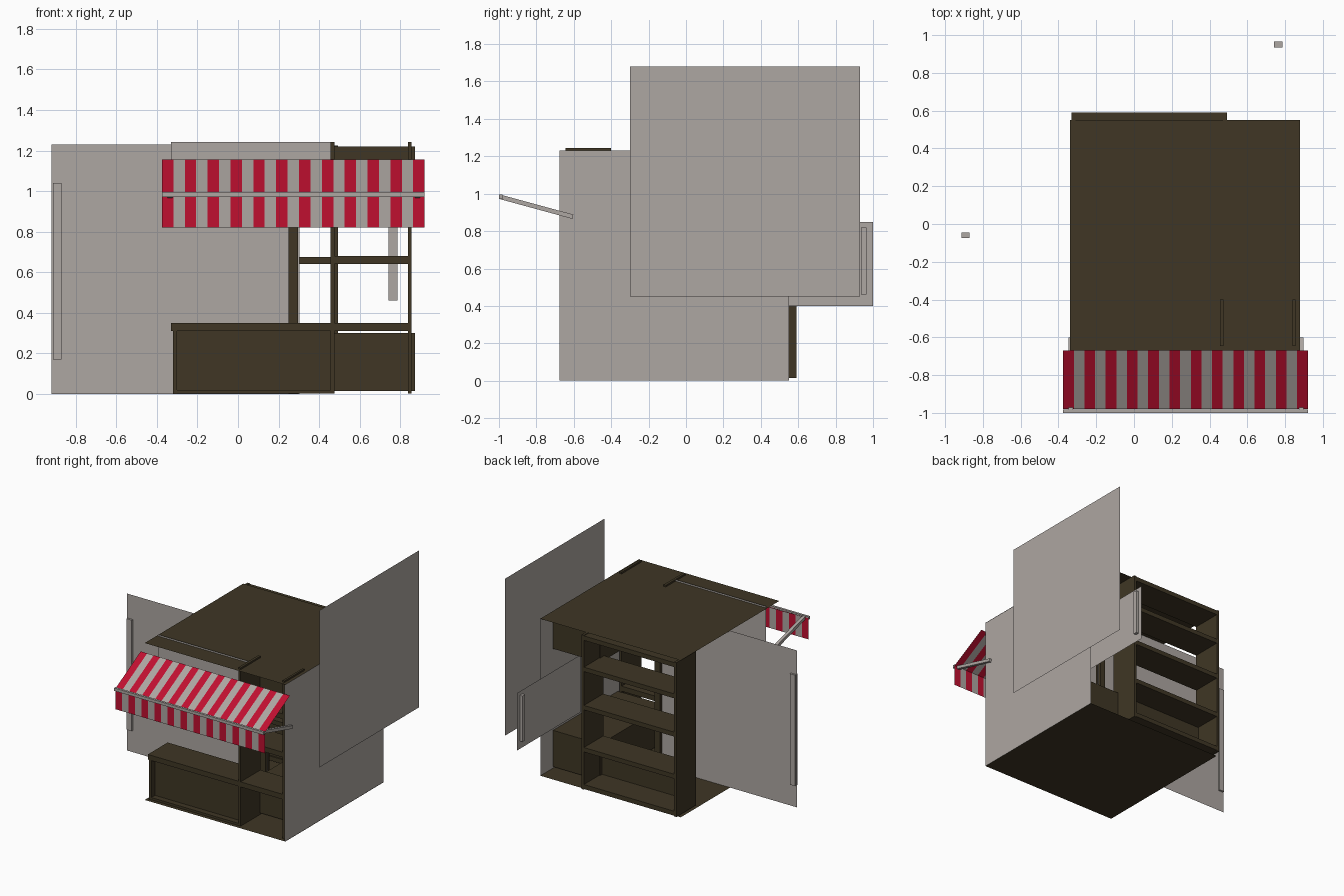
import bpy, math
from mathutils import Vector

if "Cube" in bpy.data.objects:
    bpy.data.objects.remove(bpy.data.objects["Cube"])


def material(name, rgb):
    m = bpy.data.materials.new(name)
    m.diffuse_color = (*rgb, 1)
    m.use_nodes = True
    m.node_tree.nodes["Principled BSDF"].inputs["Base Color"].default_value = m.diffuse_color
    return m


GREY = material("warm_grey", (0.42, 0.385, 0.36))
DARK = material("dark_wood", (0.05, 0.037, 0.018))
RED = material("awning_red", (0.53, 0.005, 0.03))


def mesh(name, verts, faces, *mats):
    me = bpy.data.meshes.new(name)
    me.from_pydata(verts, [], faces)
    for m in mats:
        me.materials.append(m)
    ob = bpy.data.objects.new(name, me)
    bpy.context.collection.objects.link(ob)
    return ob


def box(name, x, y, z, mat):
    """Box from three (min, max) ranges."""
    v = [(a, b, c) for a in x for b in y for c in z]
    f = [(0, 1, 3, 2), (4, 6, 7, 5), (0, 4, 5, 1),
         (2, 3, 7, 6), (0, 2, 6, 4), (1, 5, 7, 3)]
    return mesh(name, v, f, mat)


def sheet(name, x, y, z, mat):
    """Thin rectangle; the axis given as a single number is flat."""
    if not isinstance(x, tuple):
        v = [(x, y[0], z[0]), (x, y[1], z[0]), (x, y[1], z[1]), (x, y[0], z[1])]
    elif not isinstance(y, tuple):
        v = [(x[0], y, z[0]), (x[1], y, z[0]), (x[1], y, z[1]), (x[0], y, z[1])]
    else:
        v = [(x[0], y[0], z), (x[1], y[0], z), (x[1], y[1], z), (x[0], y[1], z)]
    return mesh(name, v, [(0, 1, 2, 3)], mat)


def bar(name, a, b, t, mat):
    """Square bar between two points."""
    a, b = Vector(a), Vector(b)
    h = t / 2
    ob = box(name, (-h, h), (-h, h), (0, (b - a).length), mat)
    ob.location = a
    ob.rotation_euler = (b - a).to_track_quat('Z', 'Y').to_euler()
    return ob


# Floor, roof and fixed right wall
X, Y = (-0.34, 0.88), (-0.67, 0.55)
sheet("floor", X, Y, 0.0, DARK)
sheet("roof", X, Y, 1.23, DARK)
sheet("right_wall", 0.878, (-0.675, 0.55), (0, 1.23), GREY)

# Sliding panels, with their pulls
sheet("outer_sliding_panel", 0.917, (-0.3, 0.93), (0.45, 1.68), GREY)
sheet("left_door", (-0.92, 0.303), -0.06, (0, 1.23), GREY)
box("left_door_pull", (-0.913, -0.87), (-0.075, -0.045), (0.17, 1.04), GREY)
sheet("side_shutter", 0.765, (0.21, 1.0), (0.40, 0.85), GREY)
box("side_shutter_pull", (0.742, 0.787), (0.935, 0.965), (0.46, 0.82), GREY)
sheet("front_shutter", (-0.33, 0.46), -0.52, (0.82, 1.243), GREY)

# Centre post
box("centre_post", (0.25, 0.296), (-0.085, -0.035), (0, 1.23), DARK)

# Front counter and the open shelf beside it
FY = (-0.645, -0.40)
box("counter_left_end", (-0.32, -0.30), FY, (0, 0.31), DARK)
box("counter_panel", (-0.30, 0.455), (-0.60, -0.585), (0.02, 0.31), DARK)
box("counter_foot", (-0.30, 0.455), FY, (0.003, 0.02), DARK)
box("counter_top", (-0.33, 0.85), FY, (0.31, 0.35), DARK)
for i, x in enumerate(((0.455, 0.475), (0.838, 0.855))):
    box(f"front_shelf_side_{i}", x, FY, (0.003, 1.243), DARK)
for i, z in enumerate((0.64, 0.94)):
    box(f"front_shelf_{i}", (0.475, 0.838), FY, (z, z + 0.04), DARK)

# Side cabinets against the right wall
for name, z in (("lower", (0.015, 0.30)), ("upper", (0.94, 1.22))):
    box(f"{name}_side_cabinet", (0.465, 0.873), (-0.405, 0.40), z, DARK)

# Bookcase at the back
BY = (0.35, 0.59)
for i, x in enumerate(((-0.33, -0.31), (0.472, 0.492))):
    box(f"bookcase_side_{i}", x, BY, (0.015, 1.225), DARK)
for i, z in enumerate((0.02, 0.31, 0.64, 0.94, 1.185)):
    box(f"bookcase_shelf_{i}", (-0.31, 0.472), BY, (z, z + 0.035), DARK)
box("bookcase_kick_panel", (-0.31, 0.472), (0.36, 0.375), (0.05, 0.31), DARK)

# Striped awning: slope and hanging valance, alternating stripes
N, X0, X1 = 23, -0.375, 0.92
profile = [(-0.67, 1.155), (-0.98, 0.985), (-0.98, 0.82)]
verts = [(X0 + (X1 - X0) * i / N, y, z) for y, z in profile for i in range(N + 1)]
faces = [(r * (N + 1) + i, (r + 1) * (N + 1) + i,
          (r + 1) * (N + 1) + i + 1, r * (N + 1) + i + 1)
         for r in range(2) for i in range(N)]
awning = mesh("awning", verts, faces, RED, GREY)
for p in awning.data.polygons:
    p.material_index = (p.index % N) % 2

# Awning rail and slanted arms
box("awning_rail", (X0, X1), (-1.0, -0.982), (0.972, 0.995), GREY)
for i, x in enumerate((-0.335, 0.885)):
    bar(f"awning_arm_{i}", (x, -0.605, 0.877), (x, -0.99, 0.982), 0.024, GREY)
